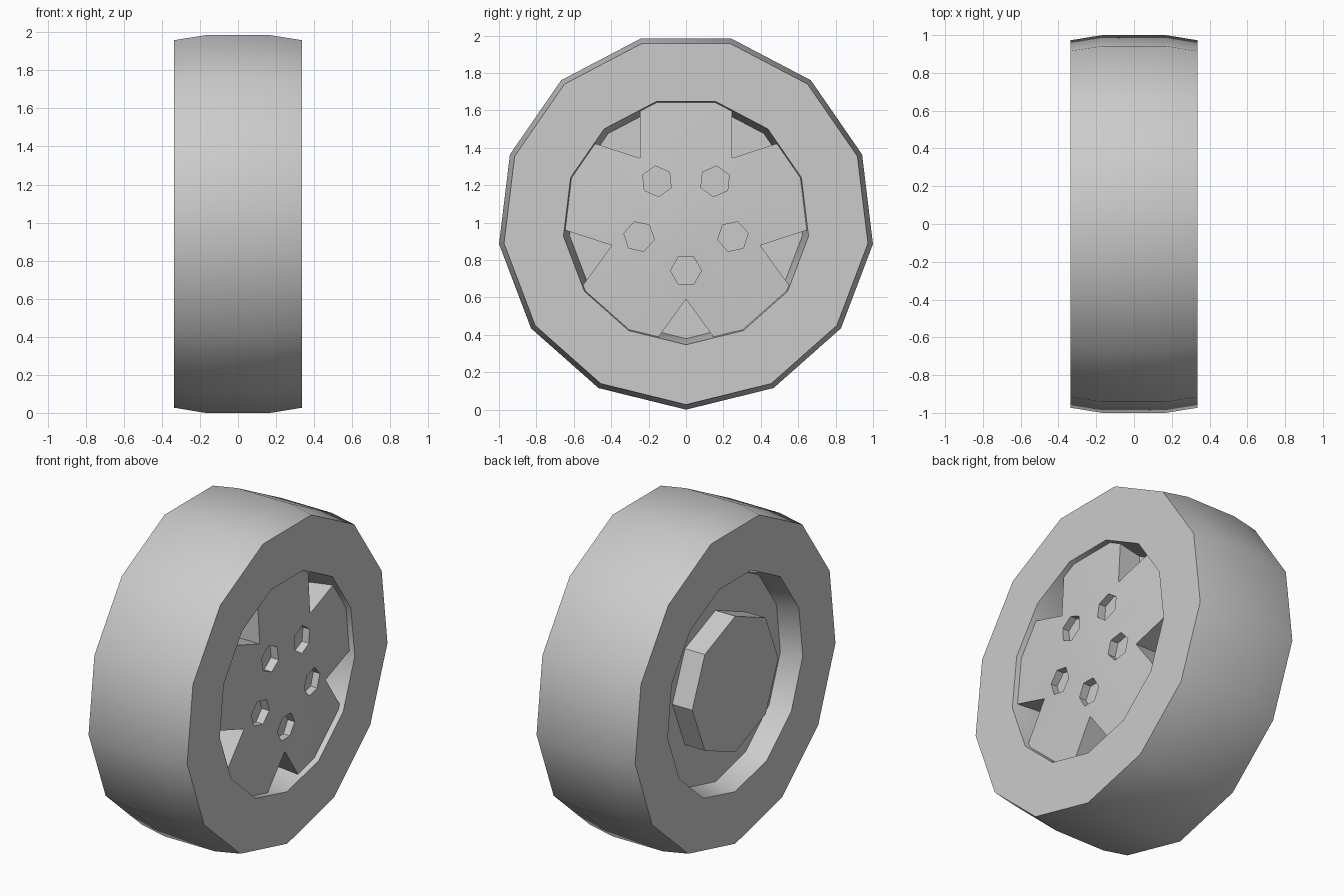
import bpy, bmesh, math

if "Cube" in bpy.data.objects:
    bpy.data.objects.remove(bpy.data.objects["Cube"])

CZ = 1.007      # axle height; the axle runs along x
SIDES = 13


def finish(name, bm, smooth=True):
    bmesh.ops.recalc_face_normals(bm, faces=bm.faces)
    mesh = bpy.data.meshes.new(name)
    bm.to_mesh(mesh)
    bm.free()
    ob = bpy.data.objects.new(name, mesh)
    bpy.context.collection.objects.link(ob)
    if smooth:
        smooth_by_angle(ob)
    return ob


def smooth_by_angle(ob):
    bpy.ops.object.select_all(action='DESELECT')
    ob.select_set(True)
    bpy.context.view_layer.objects.active = ob
    bpy.ops.object.shade_smooth_by_angle(angle=math.radians(30))


def lathe(name, profile, sides, closed=False, smooth=True):
    """Turn an (x, radius) profile about the axle, one corner pointing down."""
    bm = bmesh.new()
    rings = []
    for x, r in profile:
        angles = [2 * math.pi * i / sides for i in range(sides)]
        rings.append([bm.verts.new((x, r * math.sin(a), CZ - r * math.cos(a))) for a in angles])
    pairs = list(zip(rings, rings[1:]))
    if closed:
        pairs.append((rings[-1], rings[0]))
    else:
        bm.faces.new(rings[0])
        bm.faces.new(rings[-1])
    for a, b in pairs:
        for i in range(sides):
            j = (i + 1) % sides
            bm.faces.new((a[i], a[j], b[j], b[i]))
    return finish(name, bm, smooth)


def prism(bm, outline, angle, x0, x1):
    """Extrude a (sideways, outward) outline along x, turned about the axle."""
    c, s = math.cos(angle), math.sin(angle)
    ends = [[bm.verts.new((x, u * c + r * s, CZ + u * s - r * c)) for u, r in outline]
            for x in (x0, x1)]
    bm.faces.new(ends[0])
    bm.faces.new(ends[1])
    n = len(outline)
    for i in range(n):
        j = (i + 1) % n
        bm.faces.new((ends[0][i], ends[0][j], ends[1][j], ends[1][i]))


# Tyre with a tapered bore
lathe("tire", [(-0.335, 0.66), (-0.335, 0.98), (-0.17, 1.007), (0.17, 1.007),
               (0.335, 0.98), (0.335, 0.66), (0.165, 0.627), (-0.2, 0.635)],
      SIDES, closed=True)

# Rim with a slightly domed outer face
rim = lathe("rim", [(-0.2, 0.3), (-0.2, 0.657), (0.305, 0.657), (0.335, 0.15)],
            SIDES, smooth=False)

# Five V-shaped notches and five hexagonal bolt pockets
tip, outer = 0.417, 0.74
half = (outer - tip) * math.tan(math.radians(36))
notch = [(0, tip), (half, outer), (-half, outer)]
bolt = [(0.083 * math.cos(k * math.pi / 3), 0.264 + 0.083 * math.sin(k * math.pi / 3))
        for k in range(6)]
bm = bmesh.new()
for k in range(5):
    angle = 2 * math.pi * k / 5
    prism(bm, notch, angle, 0.165, 0.5)
    prism(bm, bolt, angle, 0.28, 0.5)
cutter = finish("rim_cutter", bm, smooth=False)
cutter.hide_render = True

mod = rim.modifiers.new("cut", 'BOOLEAN')
mod.operation = 'DIFFERENCE'
mod.solver = 'EXACT'
mod.object = cutter
bpy.ops.object.select_all(action='DESELECT')
rim.select_set(True)
bpy.context.view_layer.objects.active = rim
bpy.ops.object.modifier_apply(modifier=mod.name)
bpy.data.objects.remove(cutter)
smooth_by_angle(rim)

# Octagonal hub on the inner side
lathe("inner_hub", [(-0.335, 0.418), (-0.19, 0.418)], 8)
